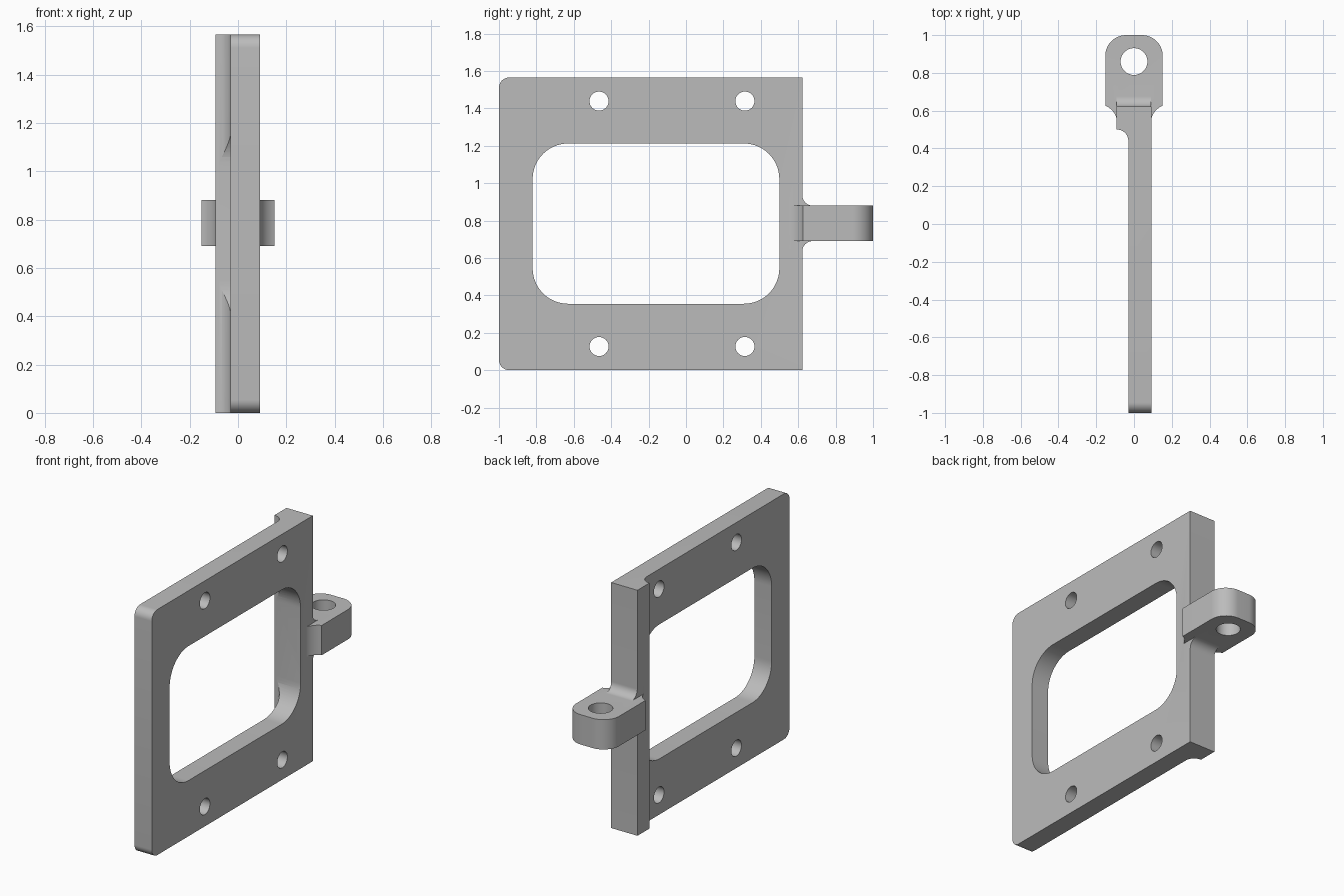
import bpy, bmesh
from math import sin, cos, radians
from mathutils import Vector

cube = bpy.data.objects.get("Cube")
if cube:
    bpy.data.objects.remove(cube, do_unlink=True)

grey = bpy.data.materials.new("plain_grey")
grey.use_nodes = True
COLOUR = (0.5, 0.5, 0.5, 1)
grey.diffuse_color = COLOUR
grey.node_tree.nodes["Principled BSDF"].inputs["Base Color"].default_value = COLOUR

# Overall sizes
HEIGHT = 1.565
MID = HEIGHT / 2
PLATE_X, RIB_X, FACE_X = -0.03, -0.093, 0.092
BACK, RIB_FRONT = 0.622, 0.50
LUG_X, LUG_LOW, LUG_HIGH = 0.152, 0.69, 0.88


def arc(cu, cv, r, start, end, n=16):
    angles = [radians(start + (end - start) * i / n) for i in range(n + 1)]
    return [(cu + r * cos(a), cv + r * sin(a)) for a in angles]


def rounded_rect(u0, u1, v0, v1, r):
    return (arc(u1 - r, v1 - r, r, 0, 90) + arc(u0 + r, v1 - r, r, 90, 180)
            + arc(u0 + r, v0 + r, r, 180, 270) + arc(u1 - r, v0 + r, r, 270, 360))


def prism(name, outline, axis, low, high):
    """Extrude an outline along z (outline in x, y) or x (outline in y, z)."""
    def place(u, v, w):
        return (u, v, w) if axis == "z" else (w, u, v)
    bm = bmesh.new()
    face = bm.faces.new([bm.verts.new(place(u, v, low)) for u, v in outline])
    grown = bmesh.ops.extrude_face_region(bm, geom=[face])["geom"]
    shift = Vector(place(0, 0, high - low))
    bmesh.ops.translate(bm, vec=shift,
                        verts=[g for g in grown if isinstance(g, bmesh.types.BMVert)])
    bmesh.ops.remove_doubles(bm, verts=bm.verts, dist=1e-5)
    bmesh.ops.recalc_face_normals(bm, faces=bm.faces)
    mesh = bpy.data.meshes.new(name)
    bm.to_mesh(mesh)
    bm.free()
    mesh.materials.append(grey)
    obj = bpy.data.objects.new(name, mesh)
    bpy.context.collection.objects.link(obj)
    return obj


def combine(target, tool, operation):
    mod = target.modifiers.new(operation, "BOOLEAN")
    mod.operation, mod.solver, mod.object = operation, "EXACT", tool
    bpy.context.view_layer.objects.active = target
    bpy.ops.object.modifier_apply(modifier=mod.name)
    bpy.data.objects.remove(tool, do_unlink=True)


# Plate and back rib share one plan, with a concave fillet between them
fillet = PLATE_X - RIB_X - 0.003
plan = ([(FACE_X, -1), (FACE_X, BACK), (RIB_X, BACK), (RIB_X, RIB_FRONT)]
        + arc(PLATE_X - fillet, RIB_FRONT - fillet, fillet, 90, 0)
        + [(PLATE_X, -1)])
bracket = prism("hinge_bracket", plan, "z", 0, HEIGHT)

# Rounded front corners of the plate
bm = bmesh.new()
bm.from_mesh(bracket.data)
corners = [e for e in bm.edges if all(v.co.y < -0.99 for v in e.verts)
           and abs(e.verts[0].co.z - e.verts[1].co.z) < 0.01]
bmesh.ops.bevel(bm, geom=corners, offset=0.055, segments=10, profile=0.5, affect="EDGES")
bm.to_mesh(bracket.data)
bm.free()

# Lug: rounded tip, straight cheeks, sides curving in to the rib
tip = 0.11
right_half = (arc(LUG_X + 0.041, 0.53, 0.105, 180, 115)
              + [(LUG_X, 0.625)]
              + arc(LUG_X - tip, 1 - tip, tip, 0, 90))
right_half[0] = (FACE_X - 0.004, 0.52)
left_half = [(-x, y) for x, y in reversed(right_half)]
lug = prism("lug", right_half + left_half, "z", LUG_LOW, LUG_HIGH)
combine(bracket, lug, "UNION")

# Fillets joining the lug to the back of the rib, above and below
r = 0.055
for side, level in ((1, LUG_HIGH), (-1, LUG_LOW)):
    curve = arc(BACK + r, r, r, 180, 270)
    section = [(y, level + side * z) for y, z in
               curve + [(BACK + r, -0.02), (BACK - 0.02, -0.02), (BACK - 0.02, r)]]
    web = prism("lug_fillet", section, "x", RIB_X + 0.001, FACE_X - 0.001)
    combine(bracket, web, "UNION")

# Window, screw holes and pin hole
combine(bracket, prism("window_cutter", rounded_rect(-0.82, 0.499, 0.355, 1.212, 0.19),
                       "x", -0.3, 0.3), "DIFFERENCE")
for y in (-0.465, 0.315):
    for side in (-1, 1):
        hole = arc(y, MID + side * 0.656, 0.051, 0, 360, 40)
        combine(bracket, prism("screw_cutter", hole, "x", -0.3, 0.3), "DIFFERENCE")
combine(bracket, prism("pin_cutter", arc(0, 0.86, 0.071, 0, 360, 48), "z", 0.5, 1.1),
        "DIFFERENCE")

# Smooth curved faces, sharp edges kept
bpy.ops.object.select_all(action="DESELECT")
bracket.select_set(True)
bpy.context.view_layer.objects.active = bracket
bpy.ops.object.shade_smooth_by_angle(angle=radians(25))
